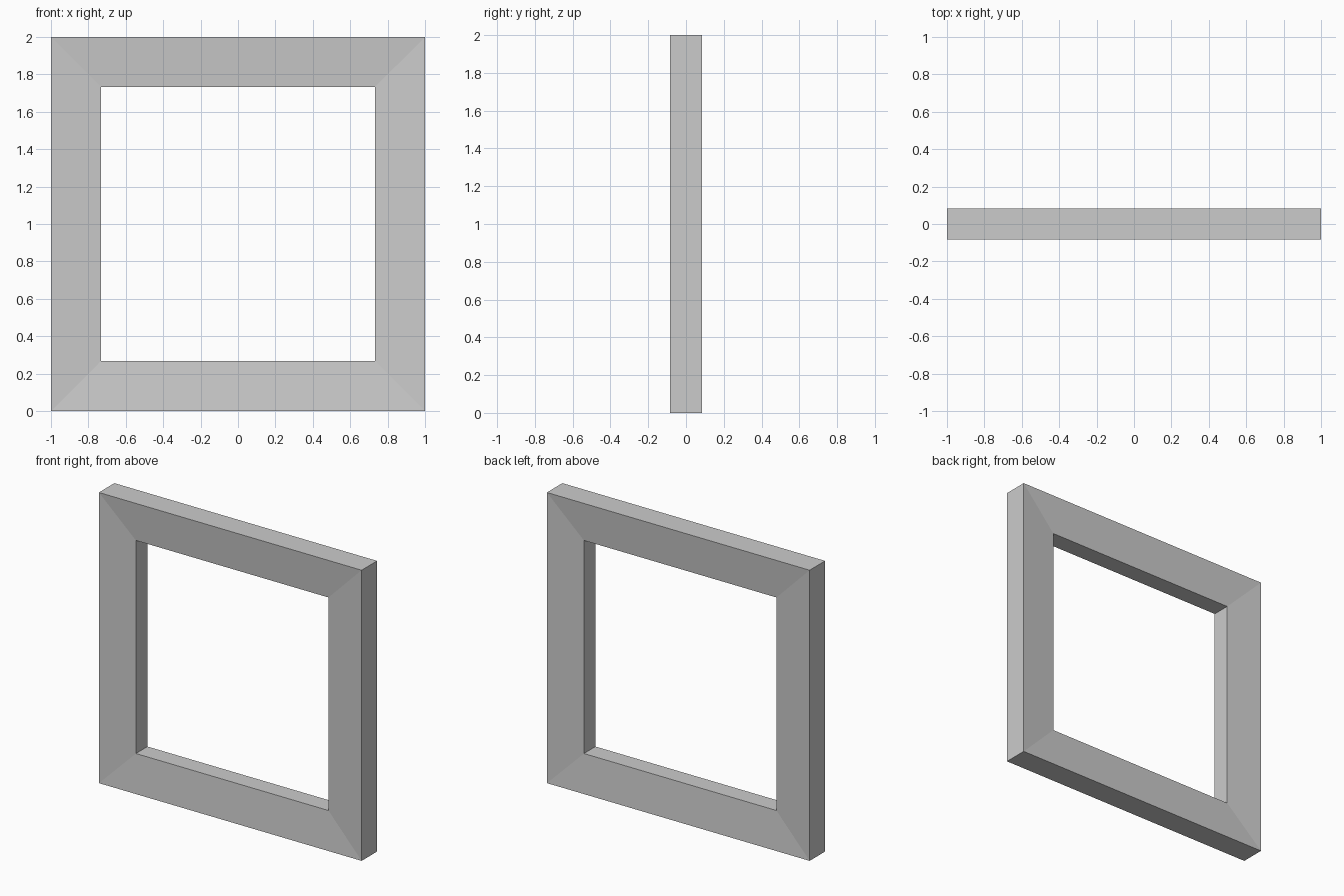
import bpy

if "Cube" in bpy.data.objects:
    bpy.data.objects.remove(bpy.data.objects["Cube"])

# Cross-section of the moulding: (half-size of the square loop, y depth)
OUTER, INNER = 1.0, 0.733
profile = [(OUTER, -0.084), (INNER, -0.063), (INNER, 0.063), (OUTER, 0.084)]
corners = [(-1, -1), (1, -1), (1, 1), (-1, 1)]

# Sweep the profile around the four mitred corners
verts = [(cx * r, y, 1 + cz * r) for cx, cz in corners for r, y in profile]
n = len(profile)
faces = []
for c in range(4):
    d = (c + 1) % 4
    for p in range(n):
        q = (p + 1) % n
        faces.append((c * n + p, d * n + p, d * n + q, c * n + q))

mesh = bpy.data.meshes.new("square_frame")
mesh.from_pydata(verts, [], faces)
mesh.update()
frame = bpy.data.objects.new("square_frame", mesh)
bpy.context.collection.objects.link(frame)
